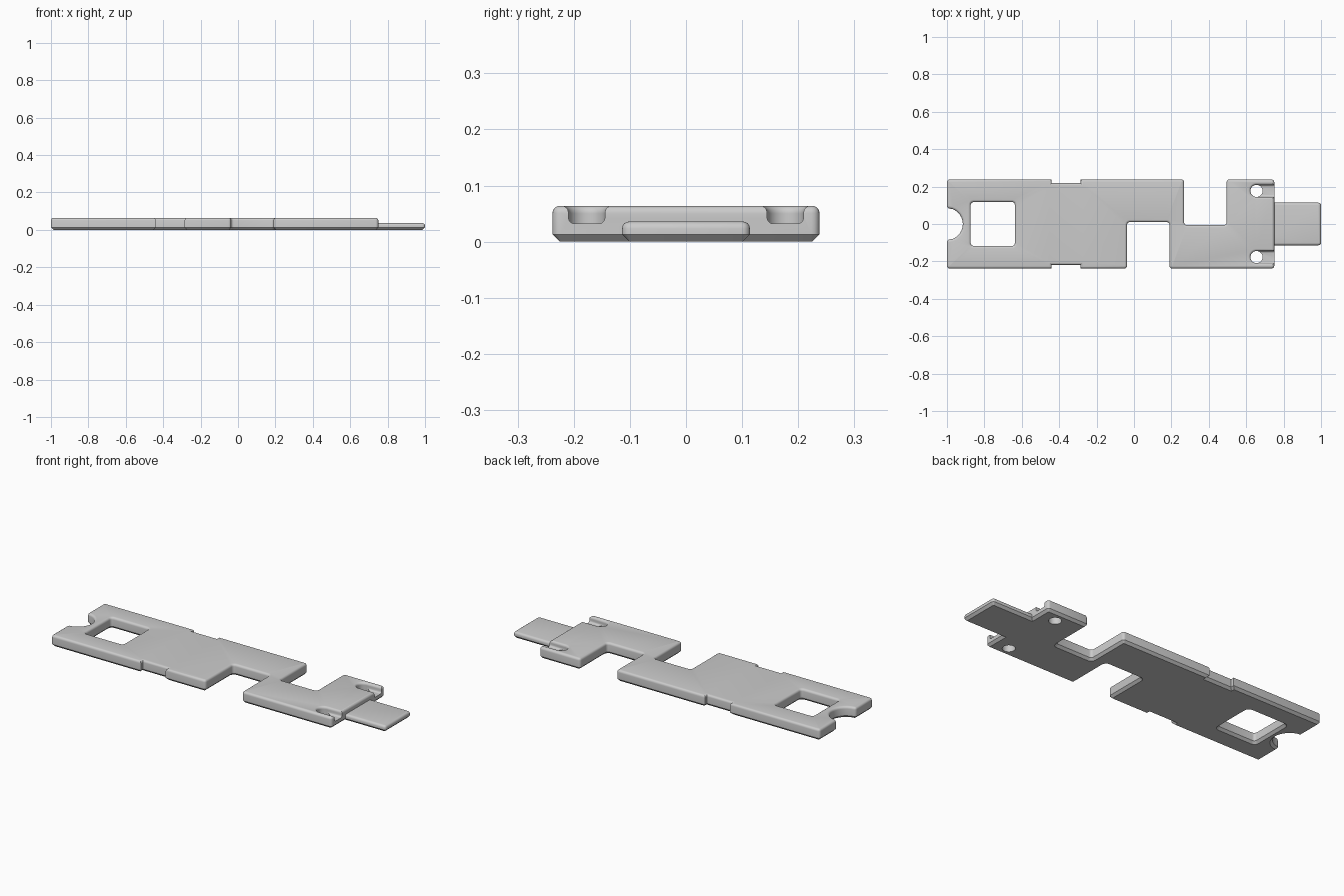
import bpy, bmesh, math
from mathutils import Vector

if "Cube" in bpy.data.objects:
    bpy.data.objects.remove(bpy.data.objects["Cube"])

H = 0.064      # plate thickness
EDGE = 0.013   # edge rounding and underside chamfer

grey = bpy.data.materials.new("plain grey")
grey.diffuse_color = (0.6, 0.6, 0.6, 1)
grey.use_nodes = True
grey.node_tree.nodes["Principled BSDF"].inputs["Base Color"].default_value = grey.diffuse_color


def rounded(points, r=0.0145, steps=4):
    """Round sharp corners whose neighbouring sides are long enough."""
    pts = [Vector(p) for p in points]
    out = []
    for i, p in enumerate(pts):
        a, b = pts[i - 1] - p, pts[(i + 1) % len(pts)] - p
        turn = math.pi - a.angle(b)
        if turn < 0.7 or min(a.length, b.length) < 0.025:
            out.append(p)
            continue
        t = r * math.tan(turn / 2)
        s, e = p + a.normalized() * t, p + b.normalized() * t
        c = p + (a.normalized() + b.normalized()).normalized() * (r / math.cos(turn / 2))
        for k in range(steps + 1):
            f = k / steps
            d = (s - c) * math.sin((1 - f) * turn) + (e - c) * math.sin(f * turn)
            out.append(c + d / math.sin(turn))
    return out


def inset(pts, d):
    """Move an outline to its left by d, with mitred corners."""
    out = []
    for i, p in enumerate(pts):
        u = (p - pts[i - 1]).normalized()
        v = (pts[(i + 1) % len(pts)] - p).normalized()
        n1, n2 = Vector((-u.y, u.x)), Vector((-v.y, v.x))
        out.append(p + (n1 + n2) * (d / (1 + n1.dot(n2))))
    return out


def slab(name, outlines, layers):
    """Stack inset outlines at given heights and cap both ends."""
    bm = bmesh.new()
    caps = [[], []]
    for pts in outlines:
        rings = [[bm.verts.new((p.x, p.y, z)) for p in inset(pts, d)] for z, d in layers]
        n = len(pts)
        for lo, hi in zip(rings, rings[1:]):
            for i in range(n):
                j = (i + 1) % n
                bm.faces.new((lo[i], lo[j], hi[j], hi[i]))
        for cap, ring in zip(caps, (rings[0], rings[-1])):
            cap += [bm.edges.get((ring[i], ring[(i + 1) % n])) for i in range(n)]
    for cap in caps:
        bmesh.ops.triangle_fill(bm, edges=cap, use_beauty=True)
    bmesh.ops.recalc_face_normals(bm, faces=bm.faces)
    me = bpy.data.meshes.new(name)
    bm.to_mesh(me)
    bm.free()
    me.materials.append(grey)
    ob = bpy.data.objects.new(name, me)
    bpy.context.collection.objects.link(ob)
    return ob


def combine(target, other, operation):
    mod = target.modifiers.new(operation, 'BOOLEAN')
    mod.operation, mod.solver, mod.object = operation, 'EXACT', other
    bpy.context.view_layer.objects.active = target
    bpy.ops.object.modifier_apply(modifier=mod.name)
    bpy.data.objects.remove(other)


def edge_layers(top):
    """Chamfered underside, straight wall, rounded top edge."""
    arc = [(k * math.pi / 8) for k in range(5)]
    return [(0, EDGE), (EDGE, 0)] + [
        (top - EDGE + EDGE * math.sin(a), EDGE * (1 - math.cos(a))) for a in arc]


# Plate outline, counter-clockwise, with side notches and round end notch
W, S = 0.238, 0.218
outline = [(-1, -W), (-0.44, -W), (-0.44, -S), (-0.285, -S), (-0.285, -W),
           (-0.037, -W), (-0.037, 0.01), (0.19, 0.01), (0.19, -W), (0.75, -W),
           (0.75, W), (0.495, W), (0.495, -0.006), (0.268, -0.006), (0.268, W),
           (-0.285, W), (-0.285, S), (-0.44, S), (-0.44, W), (-1, W)]
outline.append((-1, 0.085))
for k in range(13):
    a = math.radians(70 - k * 140 / 12)
    outline.append((-1 + 0.085 * math.cos(a), 0.085 * math.sin(a)))
outline.append((-1, -0.085))

# Square window, clockwise
window = [(-0.873, -0.117), (-0.873, 0.117), (-0.637, 0.117), (-0.637, -0.117)]
plate = slab("plate", [rounded(outline), rounded(window)], edge_layers(H))

# Thin end tab, running into the plate
tab = slab("end_tab", [rounded([(0.68, -0.114), (1, -0.114), (1, 0.114), (0.68, 0.114)])],
           edge_layers(0.036))
combine(plate, tab, 'UNION')

# Round-ended slots with flared lips, each with a through hole
R, CX = 0.0325, 0.655
for side in (-1, 1):
    cy = side * 0.177
    end = [(CX + R * math.cos(a), cy + R * math.sin(a))
           for a in (math.pi / 2 + k * math.pi / 16 for k in range(17))]
    stadium = [Vector(p) for p in end + [(0.85, cy - R), (0.85, cy + R)]]
    arc = [k * math.pi / 8 for k in range(5)]
    layers = [(0.032 + 0.011 * (1 - math.cos(a)), 0.011 * (1 - math.sin(a))) for a in arc]
    layers += [(H - 0.012 + 0.012 * math.sin(a), -0.012 * (1 - math.cos(a))) for a in arc]
    layers.append((H + 0.01, -0.012))
    combine(plate, slab("slot_cutter", [stadium], layers), 'DIFFERENCE')
    hole = [Vector((CX + R * math.cos(k * math.pi / 16), cy + R * math.sin(k * math.pi / 16)))
            for k in range(32)]
    combine(plate, slab("hole_cutter", [hole], [(-0.02, 0), (0.05, 0)]), 'DIFFERENCE')

# Smooth the rounded edges, keep the chamfer crisp
bpy.ops.object.select_all(action='DESELECT')
plate.select_set(True)
bpy.context.view_layer.objects.active = plate
bpy.ops.object.shade_smooth_by_angle(angle=math.radians(30))
